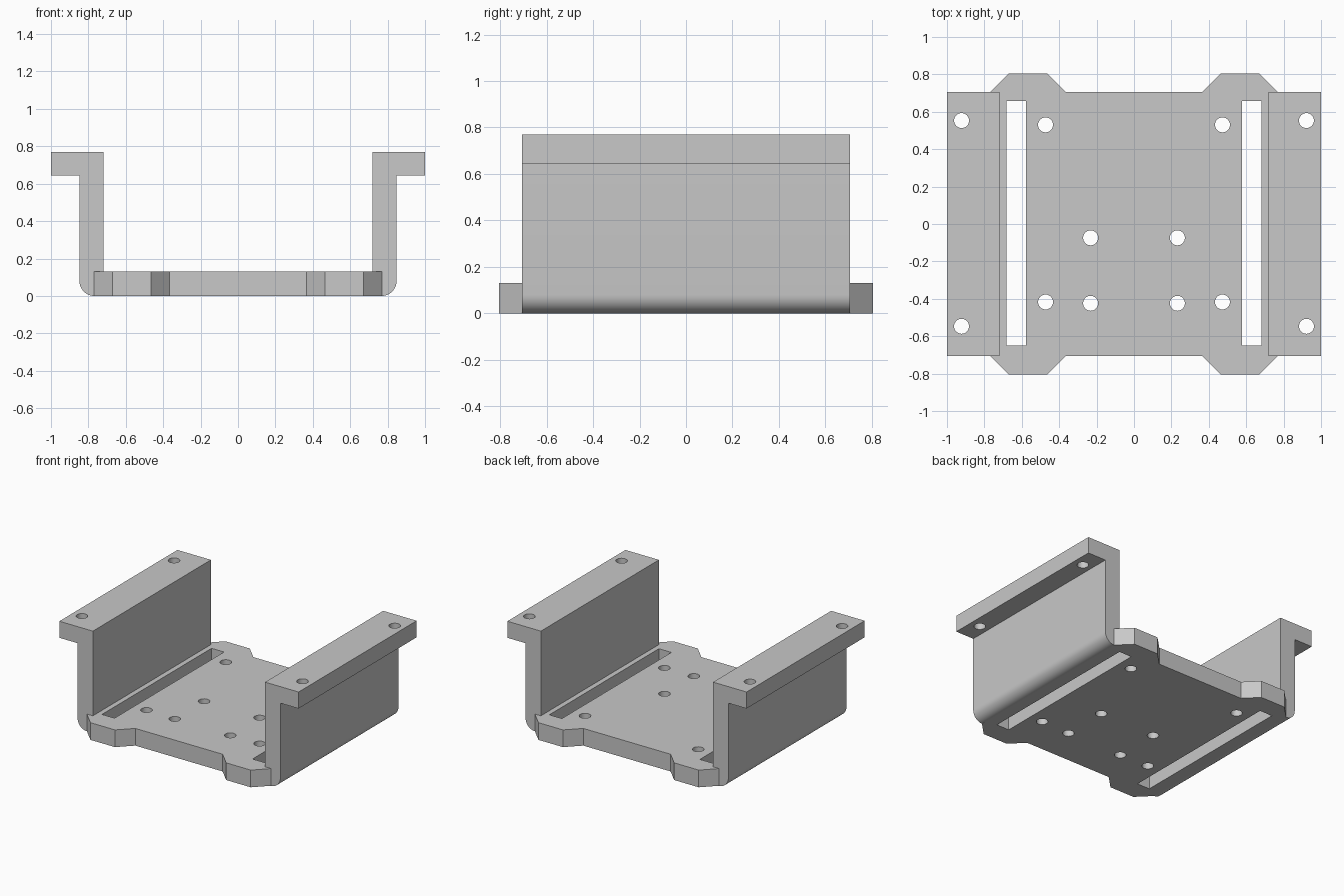
import bpy, bmesh, math
from mathutils import Vector

cube = bpy.data.objects.get("Cube")
if cube:
    bpy.data.objects.remove(cube, do_unlink=True)

T = 0.13          # plate thickness
HALF_Y = 0.705    # half length of the channel
HOLE_R = 0.04

grey = bpy.data.materials.new("plain grey")
grey.use_nodes = True
COLOUR = (0.58, 0.58, 0.58, 1)
grey.diffuse_color = COLOUR
grey.node_tree.nodes["Principled BSDF"].inputs["Base Color"].default_value = COLOUR


def add_prism(bm, points, sweep):
    """Extrude a flat outline along a vector."""
    face = bm.faces.new([bm.verts.new(p) for p in points])
    new = bmesh.ops.extrude_face_region(bm, geom=[face], use_keep_orig=True)
    verts = [g for g in new["geom"] if isinstance(g, bmesh.types.BMVert)]
    bmesh.ops.translate(bm, verts=verts, vec=Vector(sweep))


def make_object(name, prisms):
    bm = bmesh.new()
    for points, sweep in prisms:
        add_prism(bm, points, sweep)
    bmesh.ops.recalc_face_normals(bm, faces=bm.faces)
    mesh = bpy.data.meshes.new(name)
    bm.to_mesh(mesh)
    bm.free()
    mesh.materials.append(grey)
    obj = bpy.data.objects.new(name, mesh)
    bpy.context.collection.objects.link(obj)
    return obj


def boolean(target, tool, operation):
    mod = target.modifiers.new(operation.lower(), "BOOLEAN")
    mod.operation, mod.solver, mod.object = operation, "EXACT", tool
    bpy.ops.object.select_all(action="DESELECT")
    bpy.context.view_layer.objects.active = target
    target.select_set(True)
    bpy.ops.object.modifier_apply(modifier=mod.name)
    bpy.data.objects.remove(tool, do_unlink=True)


# Channel with outward flanges and rounded lower corners
R, WALL = 0.08, 0.848
half = [(WALL - R + R * math.sin(a), R - R * math.cos(a))
        for a in (math.pi / 2 * i / 10 for i in range(11))]
half += [(WALL, 0.645), (1, 0.645), (1, 0.77), (0.72, 0.77), (0.72, T)]
outline = half + [(-x, z) for x, z in reversed(half)]
bracket = make_object("mounting_bracket", [
    ([(x, -HALF_Y, z) for x, z in outline], (0, 2 * HALF_Y, 0))])

# Four chamfered tabs on the ends of the floor
tab = [(0.365, 0.68), (0.365, HALF_Y), (0.465, 0.805),
       (0.67, 0.805), (0.77, HALF_Y), (0.77, 0.68)]
tabs = make_object("end_tabs", [
    ([(sx * x, sy * y, 0) for x, y in tab], (0, 0, T))
    for sx in (-1, 1) for sy in (-1, 1)])
boolean(bracket, tabs, "UNION")

# Long slots and screw holes
cuts = []
for s in (-1, 1):
    cuts.append([(s * 0.577, -0.65), (s * 0.682, -0.65),
                 (s * 0.682, 0.658), (s * 0.577, 0.658)])
    for cx, cy in [(0.922, 0.553), (0.922, -0.547), (0.473, 0.53),
                   (0.473, -0.417), (0.232, -0.074), (0.232, -0.424)]:
        cuts.append([(s * cx + HOLE_R * math.cos(a), cy + HOLE_R * math.sin(a))
                     for a in (math.tau * i / 32 for i in range(32))])
cutter = make_object("hole_cutter", [
    ([(x, y, -0.2) for x, y in pts], (0, 0, 1.2)) for pts in cuts])
cutter.hide_render = True
boolean(bracket, cutter, "DIFFERENCE")

bpy.ops.object.shade_smooth_by_angle(angle=math.radians(30))
